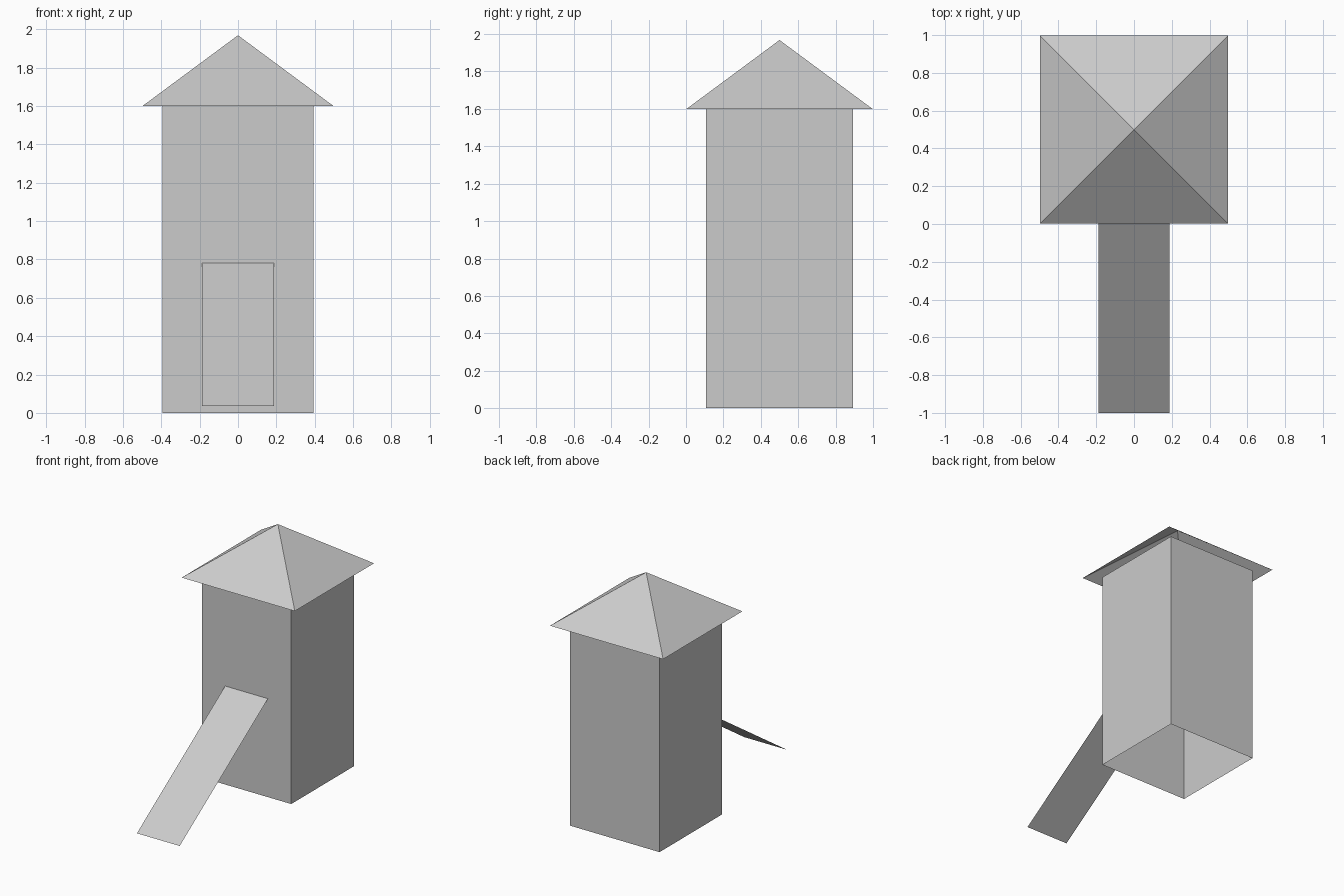
import bpy
import bmesh
from math import pi, sqrt
from mathutils import Matrix, Vector

cube = bpy.data.objects.get("Cube")
if cube:
    bpy.data.objects.remove(cube, do_unlink=True)

grey = bpy.data.materials.new("light grey")
grey.use_nodes = True
colour = (0.6, 0.6, 0.6, 1)
grey.diffuse_color = colour
grey.node_tree.nodes["Principled BSDF"].inputs["Base Color"].default_value = colour

CENTRE_Y = 0.5
WALL_HALF = 0.393
EAVES_Z = 1.6


def add_object(name, bm):
    mesh = bpy.data.meshes.new(name)
    bm.to_mesh(mesh)
    bm.free()
    mesh.materials.append(grey)
    obj = bpy.data.objects.new(name, mesh)
    bpy.context.collection.objects.link(obj)
    return obj


def square_shell(name, bottom_half, top_half, z0, z1):
    """Four-sided open shell, tapering from one half width to another."""
    bm = bmesh.new()
    place = Matrix.Translation((0, CENTRE_Y, (z0 + z1) / 2)) @ Matrix.Rotation(pi / 4, 4, "Z")
    bmesh.ops.create_cone(bm, cap_ends=False, segments=4, depth=z1 - z0,
                          radius1=bottom_half * sqrt(2), radius2=top_half * sqrt(2),
                          matrix=place)
    bmesh.ops.recalc_face_normals(bm, faces=bm.faces)
    return add_object(name, bm)


# Hollow tower walls and the overhanging pyramid roof
square_shell("tower_walls", WALL_HALF, WALL_HALF, 0, EAVES_Z)
square_shell("roof", 0.497, 0, EAVES_Z, 1.968)

# Thin sloping ramp from the front wall towards the ground
ramp_half = 0.188
foot = Vector((0, -1, 0.035))
head = Vector((0, CENTRE_Y - WALL_HALF, 0.782))
side = Vector((ramp_half, 0, 0))
bm = bmesh.new()
bm.faces.new([bm.verts.new(p) for p in (foot - side, foot + side, head + side, head - side)])
add_object("ramp", bm)
